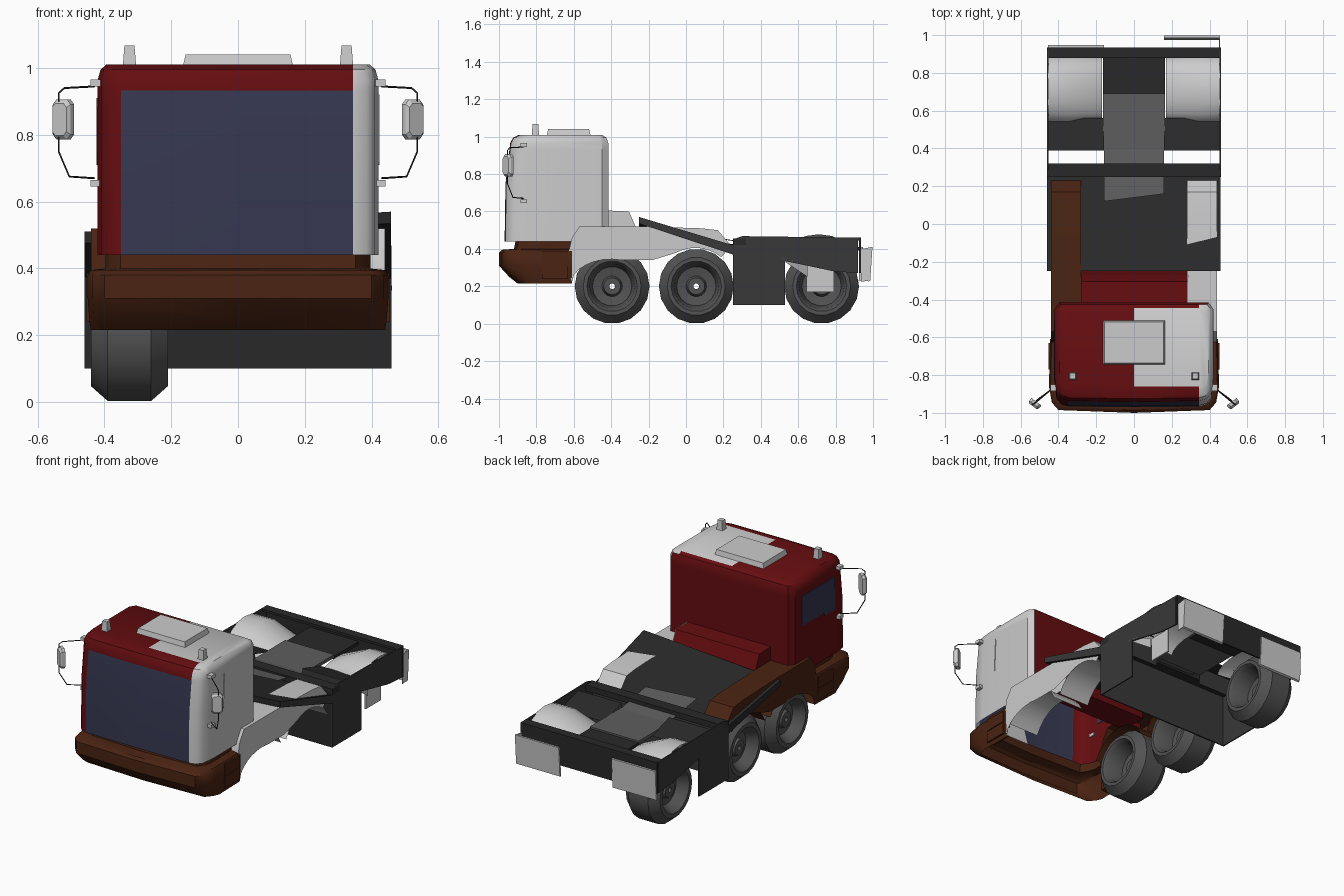
import bpy, bmesh, math
from mathutils import Vector

if "Cube" in bpy.data.objects:
    bpy.data.objects.remove(bpy.data.objects["Cube"])


def mat(name, c):
    m = bpy.data.materials.new(name)
    m.diffuse_color = (*c, 1)
    m.use_nodes = True
    m.node_tree.nodes["Principled BSDF"].inputs["Base Color"].default_value = m.diffuse_color
    return m


RED = mat("red_paint", (0.13, 0.004, 0.005))
BROWN = mat("brown_paint", (0.068, 0.017, 0.006))
GLASS = mat("dark_glass", (0.036, 0.038, 0.08))
DARK = mat("dark_frame", (0.022, 0.022, 0.022))
SIDE = mat("dark_side", (0.04, 0.04, 0.04))
MID = mat("grey_plate", (0.11, 0.11, 0.11))
TYRE = mat("tyre", (0.085, 0.085, 0.085))
GREY = mat("light_grey", (0.8, 0.8, 0.8))


def smooth_ob(ob, deg):
    bpy.ops.object.select_all(action='DESELECT')
    ob.select_set(True)
    bpy.context.view_layer.objects.active = ob
    bpy.ops.object.shade_smooth_by_angle(angle=math.radians(deg))


def make(name, verts, faces, m=None, smooth=None):
    me = bpy.data.meshes.new(name)
    me.from_pydata([tuple(v) for v in verts], [], faces)
    ob = bpy.data.objects.new(name, me)
    bpy.context.collection.objects.link(ob)
    if m:
        me.materials.append(m)
    if smooth:
        smooth_ob(ob, smooth)
    return ob


def loft(name, rings, m=None, closed=True, cap=False, smooth=None):
    n, verts, faces = len(rings[0]), [v for r in rings for v in r], []
    for k in range(len(rings) - 1):
        for i in range(n if closed else n - 1):
            j = (i + 1) % n
            faces.append((k*n + i, k*n + j, (k+1)*n + j, (k+1)*n + i))
    if cap:
        faces += [tuple(range(n))[::-1], tuple(range(len(verts) - n, len(verts)))]
    return make(name, verts, faces, m, smooth)


def strip(name, prof, x0, x1, m=None, closed=False, cap=False, smooth=None):
    """Side profile of (y, z) points swept across x."""
    return loft(name, [[(x, y, z) for y, z in prof] for x in (x0, x1)], m, closed, cap, smooth)


def box(name, x, y, z, m=None, taper=0):
    t = taper
    return loft(name, [[(x[0]+d, y[0]+d, h), (x[1]-d, y[0]+d, h), (x[1]-d, y[1]-d, h), (x[0]+d, y[1]-d, h)]
                       for h, d in ((z[0], 0), (z[1], t))], m, cap=True)


def arc(cy, cz, ry, rz, a0, a1, n):
    return [(cy + ry*math.cos(math.radians(a0 + (a1-a0)*i/n)),
             cz + rz*math.sin(math.radians(a0 + (a1-a0)*i/n))) for i in range(n + 1)]


# Cab shell, open underneath, split into colour areas
half = [(0.395, -0.415), (0.42, -0.45), (0.42, -0.85), (0.41, -0.925), (0.385, -0.955), (0.345, -0.966), (0, -0.97)]
outline = half + [(-x, y) for x, y in half[-2::-1]]
rings = []
for z, s, front in ((0.44, 1, 0), (0.75, 1, 0.005), (0.965, 1, 0.03), (0.995, 0.98, 0.04), (1.01, 0.94, 0.06)):
    rings.append([(x*s, -0.68 + (y + 0.68)*s + (front if y < -0.8 else (1-s)*-0.3), z) for x, y in outline])
cab = loft("cab", rings)
for m in (RED, GREY, GLASS):
    cab.data.materials.append(m)
bm = bmesh.new()
bm.from_mesh(cab.data)
bm.faces.new([v for v in bm.verts if v.co.z > 1.005])
bmesh.ops.recalc_face_normals(bm, faces=bm.faces)
for co, no in (((0, 0, 0), (1, 0, 0)), ((0.345, 0, 0), (1, 0, 0)), ((-0.35, 0, 0), (1, 0, 0)),
               ((0, 0, 0.933), (0, 0, 1)), ((0, -0.86, 0), (0, 1, 0)), ((0, -0.445, 0), (0, 1, 0))):
    bmesh.ops.bisect_plane(bm, geom=bm.verts[:] + bm.edges[:] + bm.faces[:], plane_co=co, plane_no=no)
for f in bm.faces:
    c = f.calc_center_median()
    if c.y < -0.86 and -0.35 < c.x < 0.345 and c.z < 0.933:
        f.material_index = 2
    elif (c.x > 0.345 and abs(f.normal.y) < 0.9 or c.x > 0.345 and c.y < -0.5) or (c.x > 0 and c.z > 1.0 and -0.86 < c.y < -0.445):
        f.material_index = 1
bm.to_mesh(cab.data)
bm.free()
smooth_ob(cab, 35)

# Side windows
for side, m in ((-1, GLASS), (1, GREY)):
    pts = [(-0.83, 0.71), (-0.73, 0.71), (-0.72, 0.73), (-0.51, 0.73), (-0.51, 0.91), (-0.83, 0.91)]
    if side > 0:
        pts = [(-0.74, 0.71), (-0.73, 0.91), (-0.735, 0.92), (-0.745, 0.72)]
    strip("side_window", pts, side*0.418, side*0.424, m, True, True)

# Roof hatch, beacons and mirrors
box("roof_hatch", (-0.165, 0.165), (-0.745, -0.51), (1.005, 1.04), None, 0.008)
for s in (-1, 1):
    box("roof_beacon", (s*0.325-0.02, s*0.325+0.02), (-0.825, -0.785), (1.005, 1.068), None, 0.005)
    for z in (0.955, 0.655):
        box("mirror_bracket", sorted((s*0.41, s*0.442)), (-0.885, -0.85), (z-0.01, z+0.01))
    cu = bpy.data.curves.new("mirror_arm", 'CURVE')
    cu.dimensions, cu.bevel_depth, cu.bevel_resolution = '3D', 0.003, 0
    path = [(0.43, -0.87, 0.945), (0.52, -0.945, 0.94), (0.537, -0.955, 0.925), (0.537, -0.955, 0.75),
            (0.505, -0.925, 0.675), (0.43, -0.87, 0.67)]
    sp = cu.splines.new('POLY')
    sp.points.add(len(path) - 1)
    for p, q in zip(sp.points, path):
        p.co = (s*q[0], q[1], q[2], 1)
    cu.materials.append(DARK)
    bpy.context.collection.objects.link(bpy.data.objects.new("mirror_arm", cu))
    # Octagonal housing, turned outwards
    u, v = Vector((s*0.8, 0.6, 0)) * 0.033, Vector((s*0.6, -0.8, 0)) * 0.015
    mid = Vector((s*0.526, -0.953, 0.846))
    oct8 = [(1, .75), (.6, 1), (-.6, 1), (-1, .75), (-1, -.75), (-.6, -1), (.6, -1), (1, -.75)]
    loft("mirror_housing", [[mid + u*a*k + v*d + Vector((0, 0, 0.06*b*k)) for a, b in oct8]
                            for d, k in ((-1, 1), (0.2, 1), (1, 0.8))], cap=True)

# Front bumper shell with steps
uhalf = [(0.445, -0.61), (0.45, -0.86), (0.435, -0.945), (0.40, -0.985), (0, -1.0)]
u_path = uhalf + [(-x, y) for x, y in uhalf[-2::-1]]
rings = [[(x*s, y + (f if y < -0.9 else f*0.5 if y < -0.8 else 0), z) for x, y in u_path]
         for z, s, f in ((0.215, 0.98, 0.10), (0.25, 0.99, 0.055), (0.31, 1, 0), (0.38, 1, 0), (0.395, 0.98, 0.015),
                         (0.40, 0.88, 0.08), (0.45, 0.88, 0.09))]
loft("bumper", rings, BROWN, closed=False, smooth=40)
for s in (-1, 1):
    for z in (0.24, 0.315):
        box("door_step", sorted((s*0.40, s*0.453)), (-0.77, -0.63), (z, z+0.07), BROWN)

# Fender shells over the two front axles
top = [(-0.61, 0.22), (-0.64, 0.33), (-0.61, 0.46), (-0.57, 0.52), (-0.25, 0.52), (0.08, 0.51), (0.17, 0.50), (0.23, 0.43)]
for s, m in ((-1, BROWN), (1, GREY)):
    strip("fender_top", top, s*0.28, s*0.43, m, smooth=40)
    low = arc(0.05, 0.2, 0.215, 0.205, 50, 120, 6) + [(-0.18, 0.34)] + arc(-0.40, 0.2, 0.22, 0.145, 75, 155, 6)
    edge = top + [(0.23, 0.40)] + low
    make("fender_side", [(s*0.44, y, z) for y, z in edge], [tuple(range(len(edge)))], m)
    strip("fender_lip", top, s*0.43, s*0.44, m)
    for cy in (-0.40, 0.05):
        strip("wheel_arch", arc(cy, 0.2, 0.22, 0.225, 25, 155, 10), s*0.22, s*0.43, m, smooth=40)

# Red housing behind the cab
back = [(-0.42, 0.44), (-0.42, 0.605), (-0.305, 0.60), (-0.27, 0.52), (-0.25, 0.44)]
strip("engine_cover", back, -0.28, 0.28, RED, True, True)
strip("engine_cover_side", back, 0.281, 0.285, None, True, True)

# Sloping deck with lighter skirt edge
corners = ((-0.25, 0.51, 0.57, 0.035), (0.25, 0.425, 0.42, 0.05))
loft("sloping_deck", [[(-0.46, y, a), (0.458, y, b), (0.458, y, b-t), (-0.46, y, a-t)] for y, a, b, t in corners], DARK, cap=True)
loft("deck_skirt", [[(0.46, y, b), (0.46, y, b-t)] for y, a, b, t in corners], SIDE, closed=False)
box("cross_beam", (-0.46, 0.46), (0.25, 0.32), (0.42, 0.455), DARK)

# Rear body: bulkhead, side panels, tail panel and rims
box("bulkhead", (-0.46, 0.46), (0.25, 0.254), (0.10, 0.45), DARK)
box("bulkhead_back", (-0.45, 0.45), (0.255, 0.258), (0.10, 0.44), SIDE)
side = [(0.25, 0.10), (0.25, 0.45), (0.30, 0.468), (0.92, 0.46), (0.92, 0.27), (0.79, 0.28), (0.53, 0.335), (0.53, 0.10)]
for s in (-1, 1):
    strip("rear_side_panel", side, s*0.452, s*0.46, SIDE, True, True)
    x = sorted((s*0.16, s*0.455))
    make("rear_deck_front", [(x[0], 0.39, 0.45), (x[1], 0.39, 0.45), (x[1], 0.56, 0.40), (x[0], 0.56, 0.40)], [(0, 1, 2, 3)], DARK)
    box("deck_support", x, (0.39, 0.394), (0.34, 0.448), SIDE)
    # Curved mudguard falling towards the middle
    outer, inner = arc(0.71, 0.36, 0.18, 0.118, 0, 180, 8), arc(0.71, 0.34, 0.17, 0.06, 0, 180, 8)
    loft("rear_mudguard", [[(s*0.455, y, z) for y, z in outer], [(s*0.34, y, z) for y, z in outer],
                           [(s*0.17, y, z) for y, z in inner]], None, closed=False, smooth=60)
    # Mud flap
    fy = 0.985 if s > 0 else 0.935
    strip("mud_flap", [(fy, 0.41), (fy+0.012, 0.41), (fy, 0.23), (fy-0.012, 0.225)], x[0], x[1], None, True, True)
strip("mud_flap_side", [(0.935, 0.40), (0.997, 0.41), (0.985, 0.23), (0.935, 0.225)], 0.45, 0.455, None, True, True)
box("tail_panel", (-0.46, 0.46), (0.925, 0.935), (0.27, 0.46), DARK)
box("tail_rim", (-0.46, 0.46), (0.88, 0.935), (0.445, 0.46), DARK)

# Centre channel
make("channel_front", [(-0.16, 0.12, 0.462), (0.16, 0.16, 0.462), (0.16, 0.40, 0.42), (-0.16, 0.40, 0.42)], [(0, 1, 2, 3)], MID)
box("channel_mid", (-0.165, 0.165), (0.39, 0.69), (0.40, 0.42), MID)
box("channel_rear", (-0.165, 0.165), (0.69, 0.93), (0.39, 0.41), DARK)

# Side plate and its brace on the right
box("side_plate", (0.40, 0.41), (0.645, 0.79), (0.17, 0.315))
make("plate_brace", [(0.461, 0.50, 0.35), (0.42, 0.65, 0.25), (0.42, 0.65, 0.31), (0.461, 0.58, 0.335)], [(0, 1, 2, 3)])

# Wheels on the left side, turned around x
prof = [(-0.40, 0.015), (-0.40, 0.045), (-0.375, 0.055), (-0.375, 0.095), (-0.425, 0.12), (-0.44, 0.13), (-0.44, 0.155),
        (-0.39, 0.2), (-0.26, 0.2), (-0.21, 0.155), (-0.21, 0.135), (-0.23, 0.12), (-0.33, 0.105), (-0.34, 0.055),
        (-0.31, 0.045), (-0.31, 0.015)]
for cy in (-0.395, 0.055, 0.725):
    loft("wheel", [[(x, cy + r*math.cos(a*math.pi/9), 0.2 + r*math.sin(a*math.pi/9)) for a in range(18)]
                   for x, r in prof + prof[:1]], TYRE, smooth=30)
